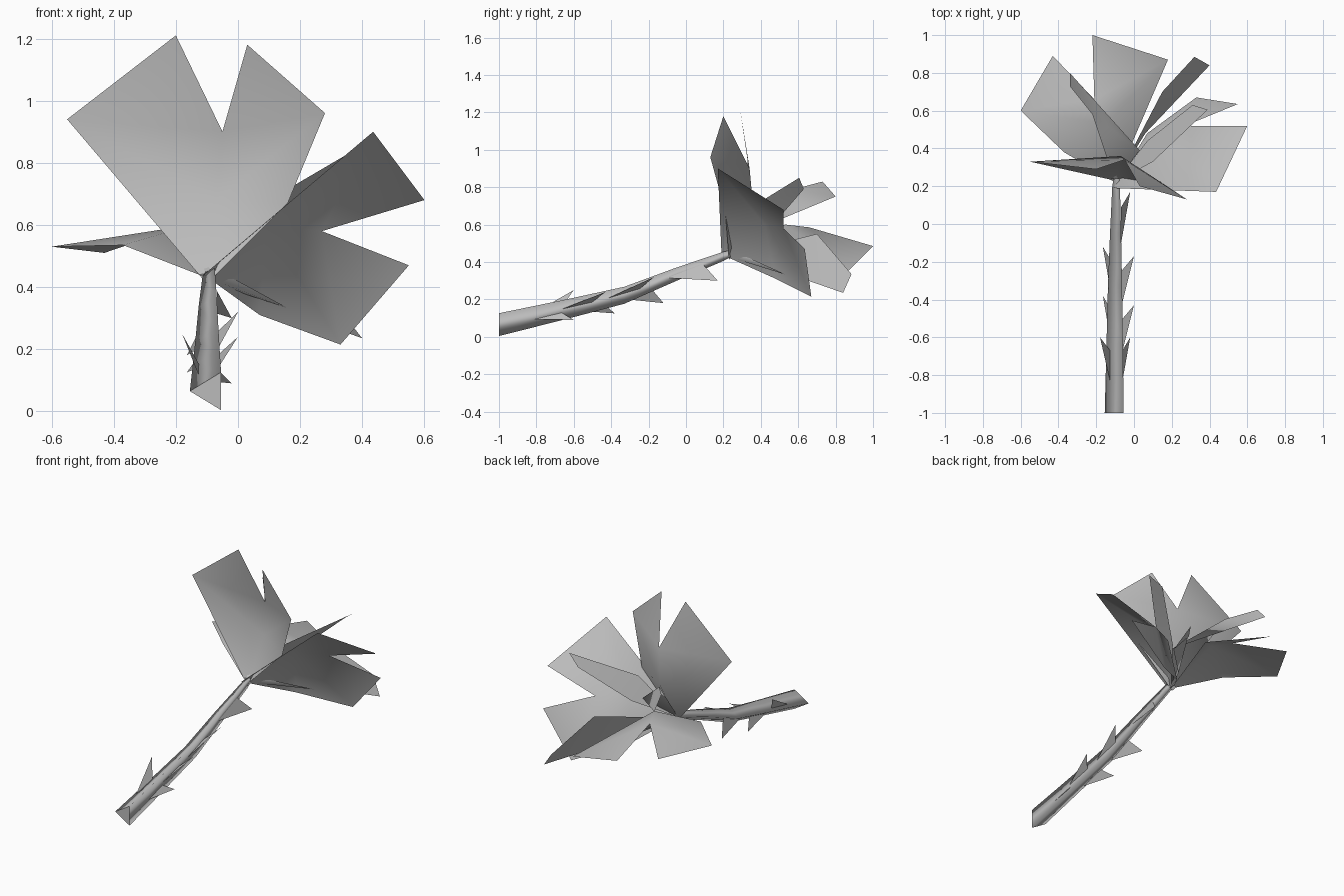
import bpy, bmesh, math

if "Cube" in bpy.data.objects:
    bpy.data.objects.remove(bpy.data.objects["Cube"])

grey = bpy.data.materials.new("plain_grey")
grey.use_nodes = True
grey.diffuse_color = (0.5, 0.5, 0.5, 1)
grey.node_tree.nodes["Principled BSDF"].inputs["Base Color"].default_value = (0.5, 0.5, 0.5, 1)


def build(name, points, faces):
    """Make one smooth-shaded object from a few points."""
    bm = bmesh.new()
    verts = [bm.verts.new(p) for p in points]
    for f in faces:
        bm.faces.new([verts[i] for i in f])
    bmesh.ops.recalc_face_normals(bm, faces=bm.faces)
    for f in bm.faces:
        f.smooth = True
    mesh = bpy.data.meshes.new(name)
    bm.to_mesh(mesh)
    bm.free()
    mesh.materials.append(grey)
    obj = bpy.data.objects.new(name, mesh)
    bpy.context.collection.objects.link(obj)


# Stem: three-sided tapering tube; each ring is (y, z, radius)
stem_x = -0.088
rings = [(-1, 0.065, 0.067), (-0.65, 0.145, 0.058), (-0.33, 0.222, 0.05),
         (-0.05, 0.335, 0.039), (0.2, 0.43, 0.027), (0.24, 0.445, 0.02)]
points = []
for y, z, r in rings:
    for k in range(3):
        a = math.pi + k * math.tau / 3
        points.append((stem_x + r * math.cos(a), y, z + r * math.sin(a) * 1.05))
faces = []
for i in range(len(rings) - 1):
    for k in range(3):
        a, b = i * 3 + k, i * 3 + (k + 1) % 3
        faces.append((a, b, b + 3, a + 3))
build("stem", points, faces)
build("stem_end", points[:3], [(0, 1, 2)])


def on_stem(y):
    """Centre height of the stem at y."""
    for (y0, z0, _), (y1, z1, _) in zip(rings, rings[1:]):
        if y <= y1:
            return z0 + (z1 - z0) * (y - y0) / (y1 - y0)
    return rings[-1][1]


# Thorns: flat triangles leaning up the stem
thorn_tips = [(-0.02, 0.17, 0.3), (0, -0.17, 0.32), (0, -0.43, 0.24), (-0.02, -0.6, 0.09),
              (-0.165, -0.12, 0.18), (-0.165, -0.38, 0.125), (-0.18, -0.6, 0.25)]
for i, tip in enumerate(thorn_tips):
    side = 0.02 if tip[0] > stem_x else -0.03
    low, high = tip[1] - 0.27, tip[1] - 0.08
    build(f"thorn_{i + 1}",
          [(stem_x + side, low, on_stem(low)), (stem_x + side, high, on_stem(high)), tip],
          [(0, 1, 2)])

# Large petals, notched and creased:
# base, near tip, far tip, notch, far tip, near tip, side, crease
petals = {
    "upper_petal": [(-0.1, 0.23, 0.41), (-0.55, 0.33, 0.94), (-0.2, 0.29, 1.21),
                    (-0.05, 0.34, 0.9), (0.03, 0.2, 1.18), (0.28, 0.13, 0.96),
                    (0.16, 0.21, 0.67), (-0.07, 0.36, 0.68)],
    "left_petal": [(-0.11, 0.19, 0.44), (0.435, 0.17, 0.9), (0.6, 0.52, 0.68),
                   (0.27, 0.52, 0.58), (0.55, 0.635, 0.47), (0.33, 0.67, 0.215),
                   (0.07, 0.48, 0.31), (0.09, 0.42, 0.6)],
    "back_petal": [(-0.1, 0.22, 0.43), (0.18, 0.87, 0.355), (-0.22, 1, 0.485),
                   (-0.21, 0.66, 0.585), (-0.43, 0.89, 0.51), (-0.6, 0.6, 0.53),
                   (-0.37, 0.38, 0.535), (-0.15, 0.53, 0.6)],
}
for name, pts in petals.items():
    build(name, pts, [(0, 1, 7), (1, 2, 3, 7), (3, 4, 5, 7), (5, 6, 7), (6, 0, 7)])

# Narrow inner petals: one side, two tip corners, other side
base = (-0.1, 0.22, 0.43)
inner_petals = [
    [(-0.22, 0.58, 0.79), (-0.34, 0.73, 0.83), (-0.34, 0.8, 0.75), (0.03, 0.39, 0.58)],
    [(0.15, 0.7, 0.55), (0.32, 0.885, 0.335), (0.4, 0.84, 0.235), (0.06, 0.48, 0.36)],
    [(0.1, 0.33, 0.68), (0.39, 0.605, 0.85), (0.31, 0.63, 0.79), (0.07, 0.44, 0.57)],
]
for i, pts in enumerate(inner_petals):
    build(f"inner_petal_{i + 1}", [base] + pts, [(0, 1, 4), (1, 2, 3, 4)])

# Sepal: thin pointed leaf under the flower head
build("lower_sepal", [base, (-0.01, 0.33, 0.425), (0.165, 0.54, 0.33), (0, 0.37, 0.385)],
      [(0, 1, 2), (0, 2, 3)])
